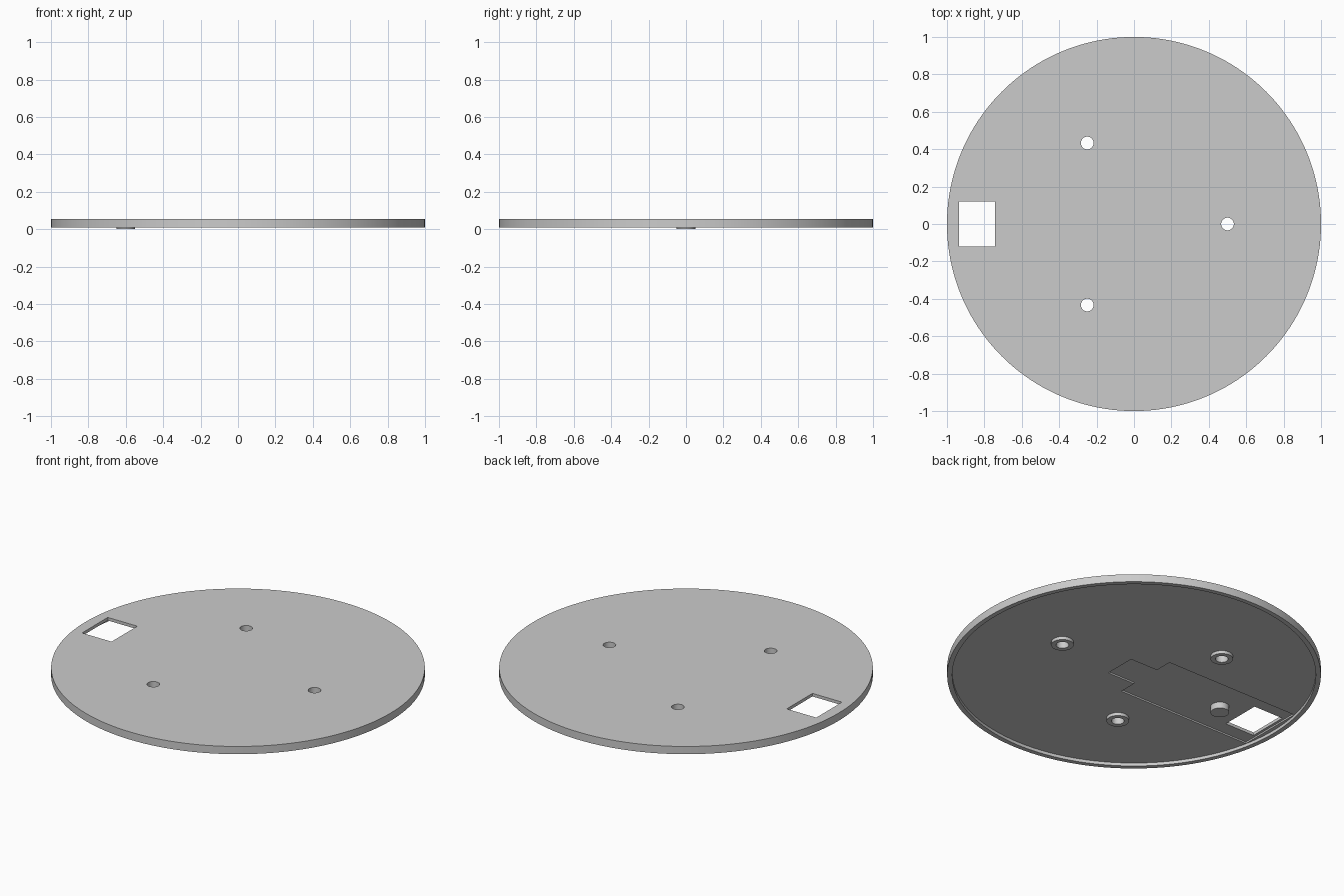
import bpy
import math

cube = bpy.data.objects.get("Cube")
if cube:
    bpy.data.objects.remove(cube, do_unlink=True)

grey = bpy.data.materials.new("light grey")
grey.use_nodes = True
colour = (0.6, 0.6, 0.6, 1)
grey.diffuse_color = colour
grey.node_tree.nodes["Principled BSDF"].inputs["Base Color"].default_value = colour

# Heights: rim underside, recess ceiling, pocket ceiling, top face
RIM, FLOOR, POCKET, TOP = 0.009, 0.0273, 0.0364, 0.0545
BELOW, ABOVE = -0.1, 0.2


def finish(name):
    ob = bpy.context.object
    ob.name = name
    ob.data.materials.append(grey)
    return ob


def cylinder(name, radius, z0, z1, x=0, y=0, sides=48):
    bpy.ops.mesh.primitive_cylinder_add(vertices=sides, radius=radius, depth=z1 - z0,
                                        location=(x, y, (z0 + z1) / 2))
    return finish(name)


def box(name, x0, x1, y0, y1, z0, z1):
    bpy.ops.mesh.primitive_cube_add(size=1, location=((x0 + x1) / 2, (y0 + y1) / 2, (z0 + z1) / 2))
    ob = finish(name)
    ob.scale = (x1 - x0, y1 - y0, z1 - z0)
    bpy.ops.object.transform_apply(location=False, rotation=False, scale=True)
    return ob


def combine(target, tool, operation):
    tool.hide_render = True
    mod = target.modifiers.new(operation, 'BOOLEAN')
    mod.operation = operation
    mod.solver = 'EXACT'
    mod.object = tool
    bpy.context.view_layer.objects.active = target
    bpy.ops.object.modifier_apply(modifier=mod.name)
    bpy.data.objects.remove(tool, do_unlink=True)


# Round plate with a hollow underside inside a thin rim
plate = cylinder("round_plate", 1, RIM, TOP, sides=160)
combine(plate, cylinder("recess_cutter", 0.973, BELOW, FLOOR, sides=160), 'DIFFERENCE')

# Stepped pocket in the underside
combine(plate, box("pocket_cutter", -0.95, -0.08, -0.2, 0.2, BELOW, POCKET), 'DIFFERENCE')
combine(plate, box("pocket_end_cutter", -0.15, 0.1, -0.095, 0.095, BELOW, POCKET), 'DIFFERENCE')

# Three bosses with screw holes right through
for i in range(3):
    angle = i * math.tau / 3
    x, y = 0.5 * math.cos(angle), 0.5 * math.sin(angle)
    combine(plate, cylinder("boss", 0.06, RIM, 0.04, x, y), 'UNION')
    combine(plate, cylinder("hole_cutter", 0.034, BELOW, ABOVE, x, y), 'DIFFERENCE')

# Rectangular window
combine(plate, box("window_cutter", -0.935, -0.742, -0.12, 0.12, BELOW, ABOVE), 'DIFFERENCE')

# Locating peg under the pocket
peg = cylinder("locating_peg", 0.05, 0, 0.045, -0.6, 0)

for ob in (plate, peg):
    bpy.ops.object.select_all(action='DESELECT')
    ob.select_set(True)
    bpy.context.view_layer.objects.active = ob
    bpy.ops.object.shade_smooth_by_angle(angle=math.radians(30))
